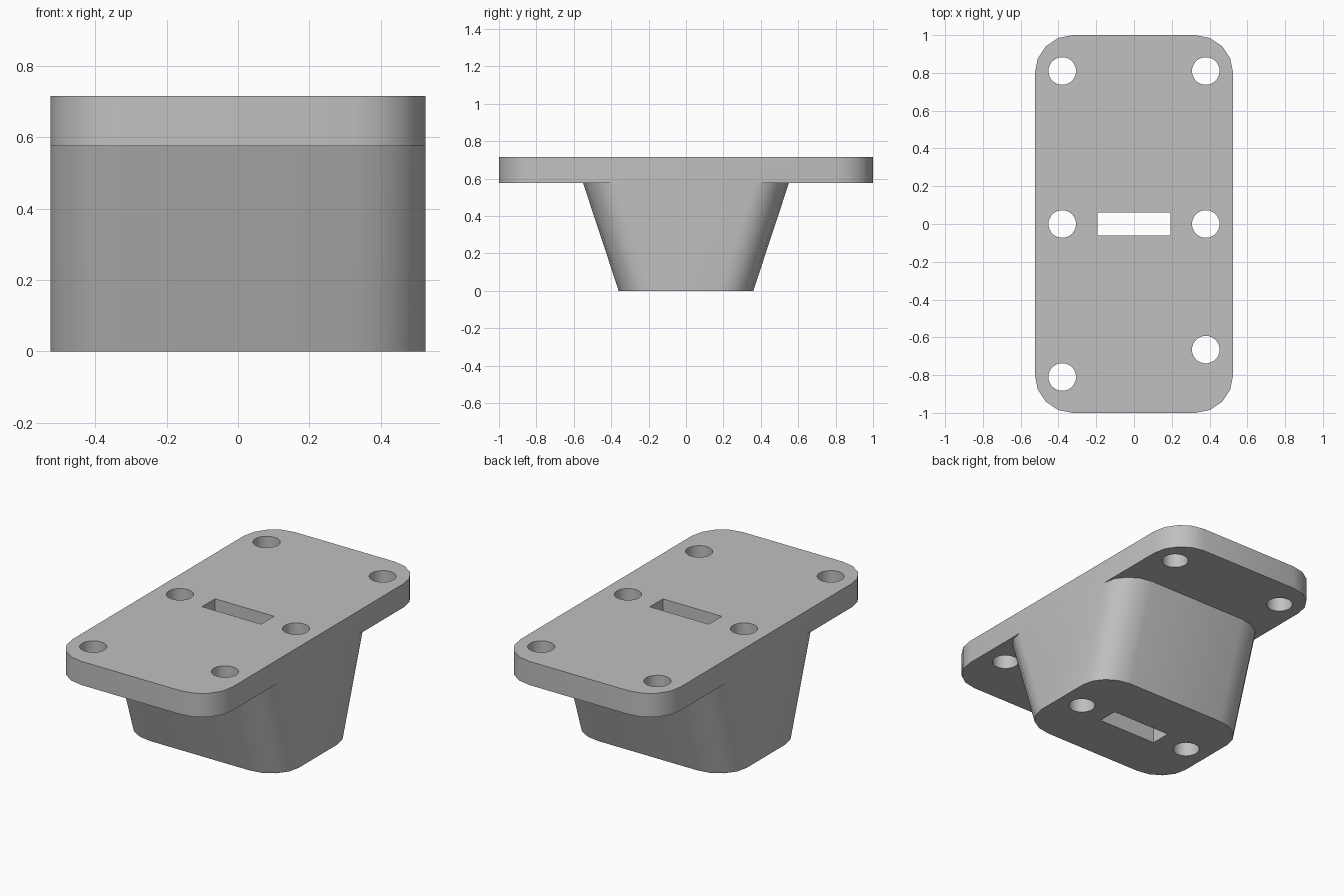
import bpy, bmesh
from math import pi, sin, cos

if "Cube" in bpy.data.objects:
    bpy.data.objects.remove(bpy.data.objects["Cube"], do_unlink=True)

HALF_X, Z_JOIN, Z_TOP = 0.525, 0.575, 0.715

grey = bpy.data.materials.new("light grey")
grey.use_nodes = True
grey.diffuse_color = (0.53, 0.53, 0.53, 1)
grey.node_tree.nodes["Principled BSDF"].inputs["Base Color"].default_value = (0.53, 0.53, 0.53, 1)


def rounded_outline(half_x, half_y, rx, ry, segments=4):
    """Rounded rectangle, counter-clockwise."""
    points = []
    for i, (sx, sy) in enumerate([(1, 1), (-1, 1), (-1, -1), (1, -1)]):
        for k in range(segments + 1):
            a = pi / 2 * (i + k / segments)
            points.append((sx * (half_x - rx) + rx * cos(a),
                           sy * (half_y - ry) + ry * sin(a)))
    return points


def circle_outline(cx, cy, radius, sides=32):
    return [(cx + radius * cos(2 * pi * k / sides), cy + radius * sin(2 * pi * k / sides))
            for k in range(sides)]


def loft(name, bottom, z0, top, z1):
    """Closed solid between two outlines with equal point counts."""
    bm = bmesh.new()
    low = [bm.verts.new((x, y, z0)) for x, y in bottom]
    high = [bm.verts.new((x, y, z1)) for x, y in top]
    n = len(low)
    bm.faces.new(low[::-1])
    bm.faces.new(high)
    for i in range(n):
        j = (i + 1) % n
        bm.faces.new((low[i], low[j], high[j], high[i]))
    mesh = bpy.data.meshes.new(name)
    bm.to_mesh(mesh)
    bm.free()
    mesh.materials.append(grey)
    obj = bpy.data.objects.new(name, mesh)
    bpy.context.collection.objects.link(obj)
    return obj


def combine(target, tool, operation):
    tool.hide_render = True
    mod = target.modifiers.new(operation.lower(), 'BOOLEAN')
    mod.operation, mod.solver, mod.object = operation, 'EXACT', tool
    bpy.context.view_layer.objects.active = target
    bpy.ops.object.modifier_apply(modifier=mod.name)
    bpy.data.objects.remove(tool, do_unlink=True)


# Flat mounting plate
plate_shape = rounded_outline(HALF_X, 1.0, 0.2, 0.2)
body = loft("mounting_block", plate_shape, Z_JOIN, plate_shape, Z_TOP)

# Tapered boss under the plate
boss = loft("tapered_boss", rounded_outline(HALF_X, 0.36, 0.2, 0.18), 0,
            rounded_outline(HALF_X, 0.55, 0.2, 0.18), Z_JOIN)
combine(body, boss, 'UNION')

# Bolt holes through the whole block
for x, y in [(-0.38, 0.81), (0.38, 0.81), (-0.38, 0), (0.38, 0), (-0.38, -0.81), (0.38, -0.665)]:
    hole = circle_outline(x, y, 0.073)
    combine(body, loft("hole_cutter", hole, -0.1, hole, 1), 'DIFFERENCE')

# Central rectangular slot
slot = [(-0.193, -0.06), (0.193, -0.06), (0.193, 0.062), (-0.193, 0.062)]
combine(body, loft("slot_cutter", slot, -0.1, slot, 1), 'DIFFERENCE')

# Smooth rounded corners and holes, crisp edges elsewhere
bpy.ops.object.select_all(action='DESELECT')
body.select_set(True)
bpy.context.view_layer.objects.active = body
bpy.ops.object.shade_smooth_by_angle(angle=pi / 6)
